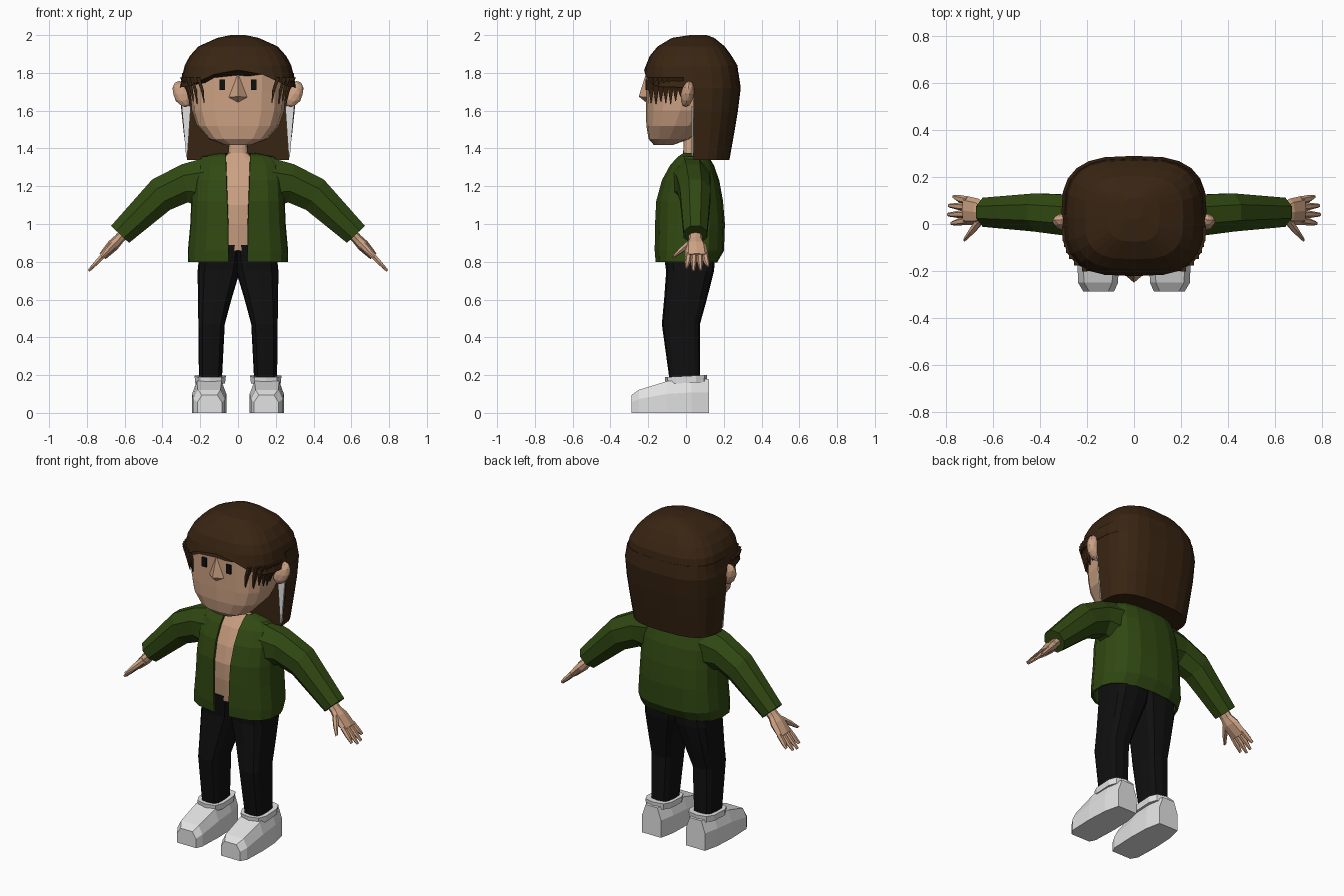
import bpy, bmesh, math, random
from mathutils import Vector

if "Cube" in bpy.data.objects:
    bpy.data.objects.remove(bpy.data.objects["Cube"])

random.seed(4)


def material(name, rgb):
    m = bpy.data.materials.new(name)
    m.diffuse_color = (*rgb, 1)
    m.use_nodes = True
    m.node_tree.nodes["Principled BSDF"].inputs["Base Color"].default_value = m.diffuse_color
    return m


SKIN = material("skin", (0.60, 0.355, 0.225))
HAIR = material("dark_brown", (0.040, 0.018, 0.006))
GREEN = material("jacket_green", (0.030, 0.066, 0.006))
BLACK = material("black", (0.005, 0.005, 0.0055))
WHITE = material("off_white", (0.76, 0.76, 0.76))


def add_loft(bm, rings, closed=True, caps=True):
    rows = [[bm.verts.new(p) for p in r] for r in rings]
    n = len(rows[0])
    for a, b in zip(rows, rows[1:]):
        for i in range(n if closed else n - 1):
            j = (i + 1) % n
            bm.faces.new((a[i], a[j], b[j], b[i]))
    if closed and caps:
        bm.faces.new(rows[0][::-1])
        bm.faces.new(rows[-1])


def finish(name, bm, mat, mirror=False):
    bmesh.ops.recalc_face_normals(bm, faces=bm.faces[:])
    me = bpy.data.meshes.new(name)
    bm.to_mesh(me)
    bm.free()
    me.materials.append(mat)
    ob = bpy.data.objects.new(name, me)
    bpy.context.collection.objects.link(ob)
    if mirror:
        ob.modifiers.new("mirror", 'MIRROR').use_mirror_merge = False
    return ob


def loft(name, rings, mat, mirror=False, closed=True):
    bm = bmesh.new()
    add_loft(bm, rings, closed)
    return finish(name, bm, mat, mirror)


def spow(v, e):
    return math.copysign(abs(v) ** e, v)


def oval(z, x0, x1, yf, yb, n=16, p=2.8, start=0.0, end=360.0):
    """Rounded-square ring in the xy plane, angle 0 at the front."""
    pts, full = [], end - start >= 360
    for i in range(n):
        t = math.radians(start + (end - start) * i / (n if full else n - 1))
        pts.append(Vector(((x0 + x1) / 2 + (x1 - x0) / 2 * spow(math.sin(t), 2 / p),
                           (yf + yb) / 2 - (yb - yf) / 2 * spow(math.cos(t), 2 / p), z)))
    return pts


def side_x(rx, yf, yb, y, p):
    u = min(1, abs(y - (yf + yb) / 2) / ((yb - yf) / 2))
    return rx * (1 - u ** p) ** (1 / p)


def box(name, c, s, mat, mirror=False):
    bm = bmesh.new()
    bmesh.ops.create_cube(bm, size=1)
    for v in bm.verts:
        v.co = Vector(c) + Vector([v.co[i] * s[i] for i in range(3)])
    return finish(name, bm, mat, mirror)


# head
head = [(1.418, .07, -.17, -.07), (1.45, .155, -.198, .02), (1.52, .218, -.21, .09),
        (1.60, .245, -.212, .15), (1.70, .25, -.212, .18), (1.80, .25, -.212, .20),
        (1.88, .20, -.16, .19)]
loft("head", [oval(z, -r, r, a, b) for z, r, a, b in head], SKIN)

# nose
bm = bmesh.new()
top, left, right, low, tip = [bm.verts.new(p) for p in (
    (0, -.205, 1.818), (-.058, -.20, 1.67), (.058, -.20, 1.67), (0, -.20, 1.635), (0, -.25, 1.675))]
for f in ((top, left, tip), (top, tip, right), (left, low, tip), (low, right, tip),
          (top, right, low, left)):
    bm.faces.new(f)
finish("nose", bm, SKIN)

# eyes
box("eyes", (.083, -.2095, 1.737), (.03, .009, .056), BLACK, True)

# ears
bm = bmesh.new()
bmesh.ops.create_icosphere(bm, subdivisions=2, radius=1)
for v in bm.verts:
    x, y, z = v.co
    v.co = (.295 + .05 * x + .016 * z, .008 + .036 * y + .01 * z, 1.688 + .07 * z)
finish("ears", bm, SKIN, True)

# hair cap with arched fringe edge
cap = [(2.0, .04, .02, .11), (1.985, .11, -.075, .15), (1.94, .21, -.15, .205),
       (1.89, .255, -.192, .242), (1.84, .282, -.212, .272)]
rings = [oval(z, -r, r, a, b, 24, 3) for z, r, a, b in cap]
hem = oval(1.72, -.31, .31, -.222, .288, 24, 3)
for v in hem:
    if v.y < 0:
        v.z = 1.815 - .09 * min(1, max(0, (abs(v.x) - .08) / .19))
loft("hair_cap", rings + [hem], HAIR)

# long back hair
fall = [(1.80, .295, .278), (1.72, .306, .29), (1.60, .30, .275), (1.48, .287, .255), (1.34, .27, .23)]
loft("back_hair", [oval(z, -r, r, .08 - b, b, 13, 3, 90, 270) for z, r, b in fall], HAIR)

# side strands over the temples
bm = bmesh.new()
for i in range(7):
    y = -.185 + .026 * i
    xt = side_x(.31, -.222, .288, y, 3) - .012
    xb = side_x(.25, -.212, .17, y, 2.8) + .008
    zb = 1.63 + random.uniform(0, .05)
    quads = []
    for x, z, w, d in ((xt, 1.775, .017, .010), (xb + .01, 1.71, .013, .008), (xb, zb, .002, .002)):
        quads.append([(x - d, y - w, z), (x + d, y - w, z), (x + d, y + w, z), (x - d, y + w, z)])
    add_loft(bm, quads)
finish("side_strands", bm, HAIR, True)

# pale tapering plates below the ears
loft("ear_plates", [[(.25, y, 1.625), (.298, y, 1.625), (.275, y, 1.36), (.268, y, 1.36)]
                    for y in (.03, .037)], WHITE, True)

# bare torso and neck
body = [(.86, .19, -.113, .14), (1.0, .19, -.13, .15), (1.1, .19, -.133, .14), (1.2, .185, -.11, .13),
        (1.3, .165, -.065, .10), (1.355, .08, -.025, .07), (1.375, .052, -.015, .05), (1.48, .045, -.012, .05)]
loft("torso", [oval(z, -r, r, a, b, 16, 2.6) for z, r, a, b in body], SKIN)

# open jacket
rows = [(.80, .26, -.155, .16, .048), (.86, .261, -.16, .195, .05), (1.0, .248, -.158, .20, .052),
        (1.12, .243, -.152, .19, .056), (1.23, .238, -.122, .17, .06), (1.31, .22, -.078, .142, .062),
        (1.352, .19, -.038, .115, .064), (1.37, .088, -.012, .08, .064)]
rings = []
for z, r, a, b, gap in rows:
    ring = oval(z, -r, r, a, b, 17, 2.6, 14, 346)
    ring[0].x, ring[-1].x = gap, -gap
    ring[0].y = ring[-1].y = a
    rings.append(ring)
jacket = loft("jacket", rings, GREEN, closed=False)
solid = jacket.modifiers.new("thickness", 'SOLIDIFY')
solid.thickness, solid.offset = .012, 0

# sleeves: upper and lower silhouette points with depth
arm = [((.17, 1.352), (.20, 1.09), -.07, .13), ((.30, 1.315), (.265, 1.115), -.05, .125),
       ((.455, 1.235), (.36, 1.075), -.032, .13), ((.672, .99), (.577, .90), -.012, .112)]
rings = []
for up, lo, a, b in arm:
    ring = []
    for k in range(8):
        t = math.radians(45 * k + 22.5)
        h = .5 + .5 * math.sin(t) / math.sin(math.radians(67.5))
        y = (a + b) / 2 + (b - a) / 2 * math.cos(t) / math.cos(math.radians(22.5))
        ring.append((lo[0] + (up[0] - lo[0]) * h, y, lo[1] + (up[1] - lo[1]) * h))
    rings.append(ring)
loft("sleeves", rings, GREEN, True)

# hands, laid out along the forearm direction
along, out = Vector((.69, 0, -.724)), Vector((.724, 0, .69))
wrist = Vector((.60, .05, .952))


def hand_ring(s, y, w, d, n=6):
    c = wrist + along * s + Vector((0, y, 0))
    return [c + Vector((0, w * math.cos(t), 0)) + out * d * math.sin(t)
            for t in (2 * math.pi * k / n for k in range(n))]


bm = bmesh.new()
add_loft(bm, [hand_ring(*q, 8) for q in ((-.03, 0, .036, .028), (.05, 0, .038, .028),
                                         (.09, .002, .056, .032), (.17, .008, .062, .022))])
for y0, y1, length in ((-.035, -.047, .255), (-.008, -.010, .276), (.022, .028, .270), (.05, .066, .242)):
    add_loft(bm, [hand_ring(.155, y0, .017, .016), hand_ring(.21, (y0 + y1) / 2, .016, .014),
                  hand_ring(length, y1, .008, .008)])
add_loft(bm, [hand_ring(.075, -.03, .024, .02), hand_ring(.125, -.075, .019, .017),
              hand_ring(.175, -.117, .008, .008)])
finish("hands", bm, SKIN, True)

# trousers
leg = [(.89, -.03, .20, -.125, .16), (.75, -.01, .214, -.105, .148), (.60, .035, .212, -.116, .11),
       (.47, .07, .21, -.128, .074), (.18, .085, .207, -.088, .075)]
loft("trousers", [oval(z, xi, xo, a, b, 12, 3.6) for z, xi, xo, a, b in leg], BLACK, True)

# shoes, sections from toe to heel
shoe = [(-.288, .085, .215, .095), (-.25, .068, .238, .122), (-.10, .062, .243, .168),
        (.03, .066, .236, .18), (.122, .085, .215, .178)]
rings = []
for y, xi, xo, h in shoe:
    rings.append([(xi, y, 0), (xo, y, 0), (xo, y, h * .6), (xo - .025, y, h),
                  (xi + .025, y, h), (xi, y, h * .6)])
loft("shoes", rings, WHITE, True)

# shoe collars
collar = [oval(.158, .066, .23, -.108, .108, 10, 3.2), oval(.195, .062, .232, -.112, .112, 10, 3.2)]
for ring in collar:
    for v in ring:
        v.z += .05 * v.y
loft("shoe_collars", collar, WHITE, True)
